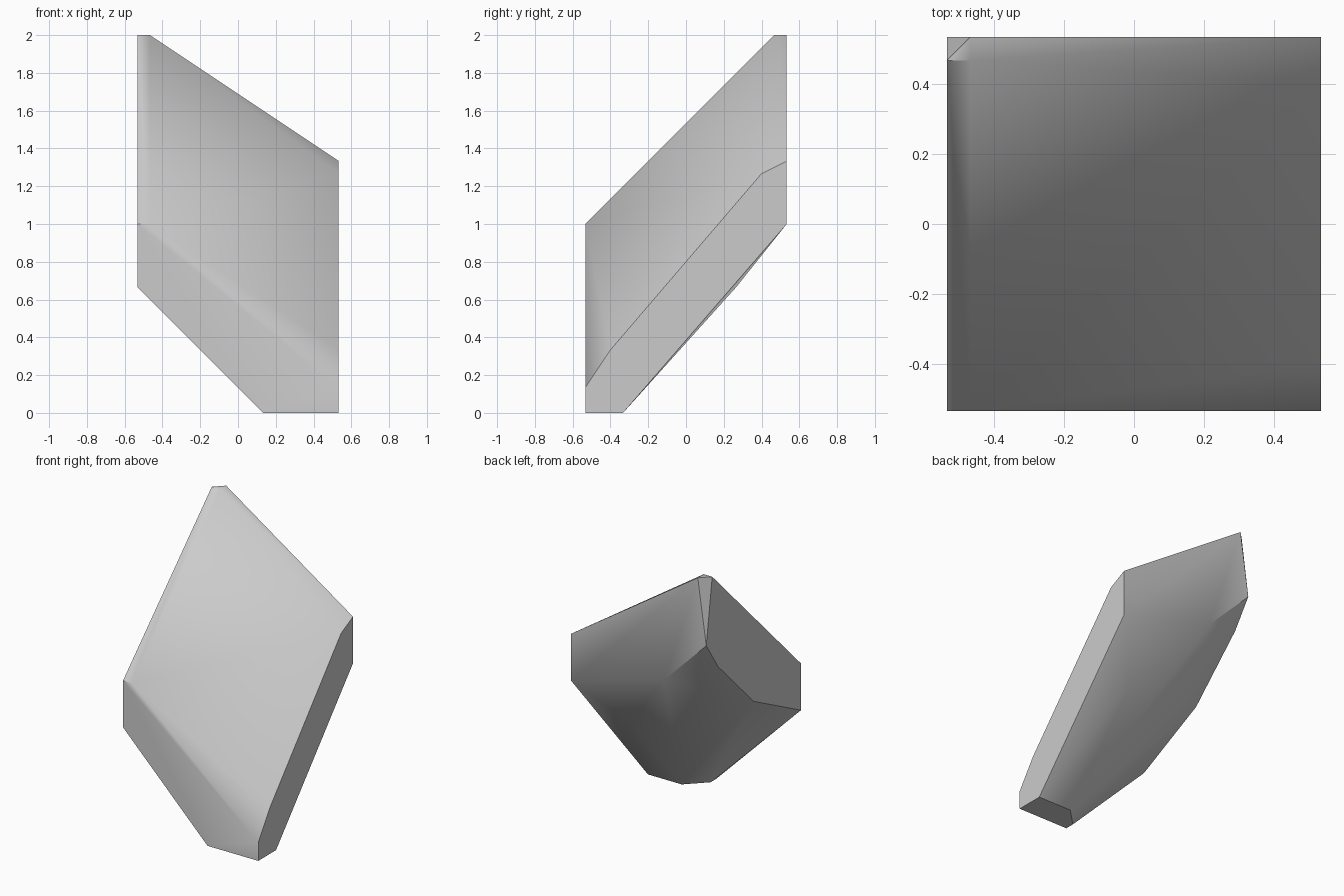
import bpy
import bmesh
import math
from mathutils import Vector

UNIT = 1 / 15      # the block is laid out on a whole-number grid
H = 8              # half width of the block in grid units

cube = bpy.data.objects.get("Cube")
if cube:
    bpy.data.objects.remove(cube, do_unlink=True)


def make_material(name, value):
    mat = bpy.data.materials.new(name)
    mat.use_nodes = True
    colour = (value, value, value, 1)
    mat.diffuse_color = colour
    mat.node_tree.nodes["Principled BSDF"].inputs["Base Color"].default_value = colour
    return mat


def convex_block(name, points, mat, smooth_angle):
    """Wrap the corner points in a convex skin and merge coplanar faces."""
    bm = bmesh.new()
    for p in points:
        bm.verts.new(Vector(p) * UNIT)
    hull = bmesh.ops.convex_hull(bm, input=bm.verts[:])
    loose = {v for v in hull["geom_interior"] + hull["geom_unused"]
             if isinstance(v, bmesh.types.BMVert)}
    bmesh.ops.delete(bm, geom=list(loose), context="VERTS")
    bmesh.ops.dissolve_limit(bm, angle_limit=math.radians(0.5),
                             verts=bm.verts[:], edges=bm.edges[:])
    bmesh.ops.recalc_face_normals(bm, faces=bm.faces[:])
    mesh = bpy.data.meshes.new(name)
    bm.to_mesh(mesh)
    bm.free()
    mesh.materials.append(mat)
    obj = bpy.data.objects.new(name, mesh)
    bpy.context.collection.objects.link(obj)
    bpy.ops.object.select_all(action="DESELECT")
    obj.select_set(True)
    bpy.context.view_layer.objects.active = obj
    bpy.ops.object.shade_smooth_by_angle(angle=math.radians(smooth_angle))
    return obj


# Flat tip and the corner cut below it
tip = [(-7, H, 30), (-H, 7, 30), (-7, 7, 30), (-H, H, 23)]
# Front side outline
front = [(-H, -H, 15), (-7, -H, 15), (-H, -H, 10)]
# Right side outline, rising towards the back
right = [(H, y, z) for y, z in ((-H, 2), (-6, 5), (6, 19), (H, 20), (H, 15))]
# Lower edges of the left and back sides, and the swell of the underside
lower = [(-H, 6, 20), (-H, 0, 14), (-3, H, 18), (4, 4, 10)]
# Small flat foot
foot = [(x, y, 0) for x, y in ((H, -H), (2, -H), (2, -7), (4, -5), (H, -5))]

stone = make_material("stone grey", 0.6)
convex_block("rock_block", tip + front + right + lower + foot, stone, 43)
